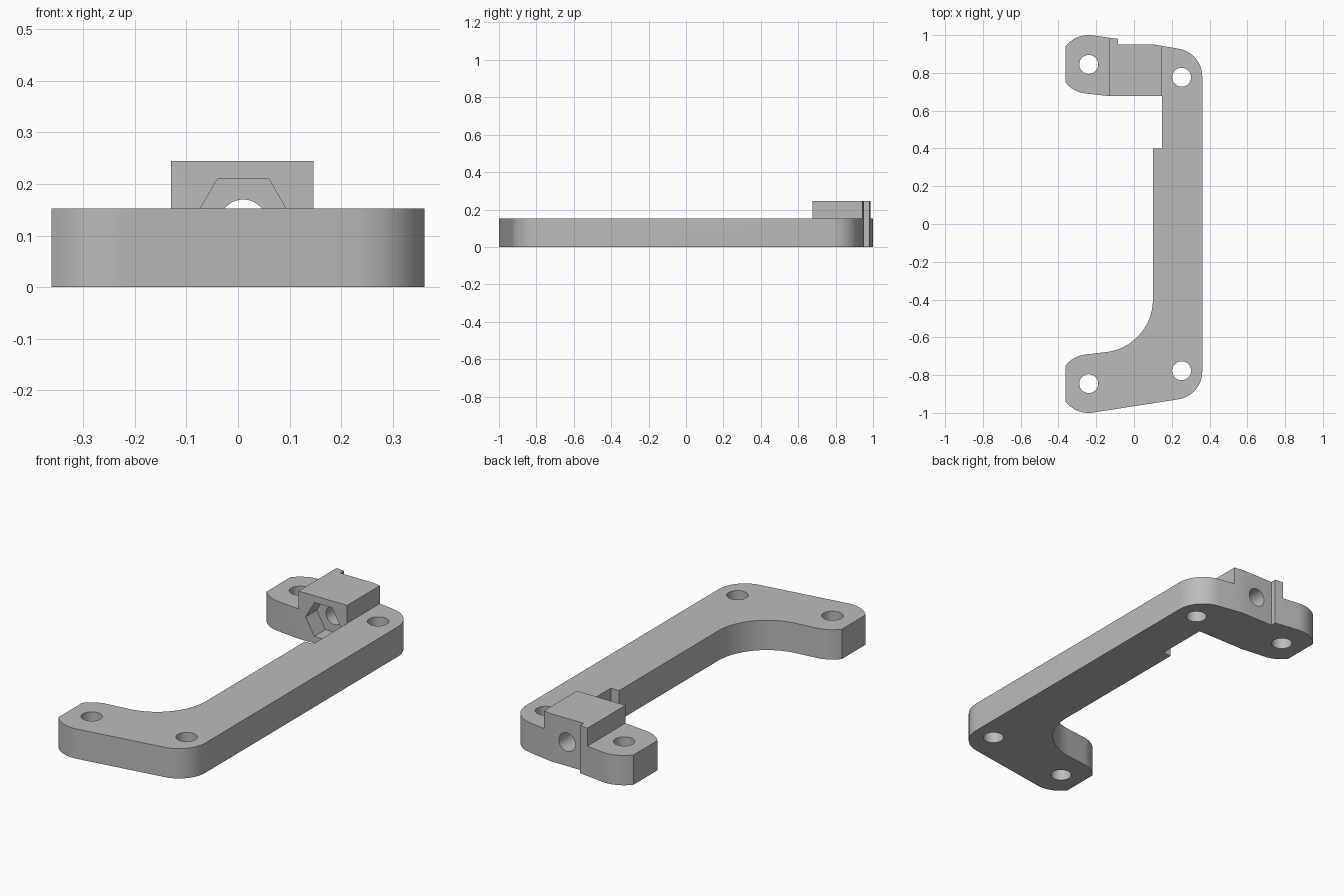
import bpy, bmesh
from math import sin, cos, radians
from mathutils import Matrix, Vector

if "Cube" in bpy.data.objects:
    bpy.data.objects.remove(bpy.data.objects["Cube"], do_unlink=True)

PLATE_TOP, BLOCK_TOP = 0.153, 0.245
ARM_X, ARM_Y, ARM_R = -0.24, 0.845, 0.155
CORNER_X, CORNER_Y, CORNER_R = 0.2115, 0.78, 0.15


def arc(cx, cy, r, start, end, steps=16):
    angles = [radians(start + (end - start) * i / steps) for i in range(steps + 1)]
    return [(cx + r * cos(a), cy + r * sin(a)) for a in angles]


def add_object(name, bm):
    bmesh.ops.recalc_face_normals(bm, faces=bm.faces)
    mesh = bpy.data.meshes.new(name)
    bm.to_mesh(mesh)
    bm.free()
    obj = bpy.data.objects.new(name, mesh)
    bpy.context.collection.objects.link(obj)
    return obj


def prism(name, outline, height):
    bm = bmesh.new()
    face = bm.faces.new([bm.verts.new((x, y, 0)) for x, y in outline])
    ext = bmesh.ops.extrude_face_region(bm, geom=[face])
    top = [v for v in ext["geom"] if isinstance(v, bmesh.types.BMVert)]
    bmesh.ops.translate(bm, verts=top, vec=(0, 0, height))
    return add_object(name, bm)


def box(name, low, high):
    low, high = Vector(low), Vector(high)
    bm = bmesh.new()
    bmesh.ops.create_cube(bm, size=1, matrix=Matrix.Translation((low + high) / 2)
                          @ Matrix.Diagonal((*(high - low), 1)))
    return add_object(name, bm)


def cylinder(name, center, radius, depth, sides=40, along_y=False):
    turn = Matrix.Rotation(radians(90), 4, "X") if along_y else Matrix()
    bm = bmesh.new()
    bmesh.ops.create_cone(bm, cap_ends=True, segments=sides, radius1=radius, radius2=radius,
                          depth=depth, matrix=Matrix.Translation(center) @ turn)
    return add_object(name, bm)


def cut(target, cutter):
    cutter.hide_render = True
    mod = target.modifiers.new("cut", "BOOLEAN")
    mod.operation, mod.solver, mod.object = "DIFFERENCE", "EXACT", cutter
    bpy.context.view_layer.objects.active = target
    bpy.ops.object.modifier_apply(modifier=mod.name)
    bpy.data.objects.remove(cutter, do_unlink=True)


# Bracket outline: front arm, straight rail, back arm with clamp step, rail notch, fillet
outline = (
    arc(ARM_X, -ARM_Y, ARM_R, 98, 141.6)
    + arc(ARM_X, -ARM_Y, ARM_R, 218.4, 278)
    + arc(CORNER_X, -CORNER_Y, CORNER_R, 278, 360)
    + arc(CORNER_X, CORNER_Y, CORNER_R, 0, 82)
    + [(0.1, 0.951), (-0.085, 0.951), (-0.085, 0.98)]
    + arc(ARM_X, ARM_Y, ARM_R, 82, 141.6)
    + arc(ARM_X, ARM_Y, ARM_R, 218.4, 262)
    + [(-0.13, 0.677), (0.147, 0.677), (0.147, 0.4), (0.1, 0.4)]
    + arc(-0.18, -0.4, 0.28, 0, -82, 28)
)
bracket = prism("bracket", outline, BLOCK_TOP)

# Lower everything except the raised clamp block
cut(bracket, box("front_cutter", (-1, -2, PLATE_TOP), (1, 0.6, 1)))
cut(bracket, box("rail_cutter", (0.146, -2, PLATE_TOP), (1, 2, 1)))
cut(bracket, box("arm_cutter", (-1, -2, PLATE_TOP), (-0.13, 2, 1)))

# Mounting holes
for side in (-1, 1):
    for x, y in ((ARM_X, ARM_Y), (0.252, 0.777)):
        cut(bracket, cylinder("mounting_hole", (x, side * y, 0.1), 0.05, 1))

# Bolt hole through the block and hexagonal nut pocket in its front face
cut(bracket, cylinder("bolt_hole", (0.01, 0.83, 0.123), 0.047, 0.6, along_y=True))
nut = cylinder("nut_pocket", (0, 0, 0), 0.1, 0.18, 6)
corner = max(v.co.x for v in nut.data.vertices)
spin = 0 if corner > 0.099 else 30
nut.data.transform(Matrix.Translation((0.01, 0.677, 0.123))
                   @ Matrix.Rotation(radians(90), 4, "X")
                   @ Matrix.Rotation(radians(spin), 4, "Z"))
cut(bracket, nut)

# Grey finish with crisp edges
grey = bpy.data.materials.new("plain_grey")
grey.use_nodes = True
color = (0.5, 0.5, 0.5, 1)
grey.diffuse_color = color
grey.node_tree.nodes["Principled BSDF"].inputs["Base Color"].default_value = color
bracket.data.materials.clear()
bracket.data.materials.append(grey)
for poly in bracket.data.polygons:
    poly.material_index = 0
bpy.context.view_layer.objects.active = bracket
bracket.select_set(True)
bpy.ops.object.shade_smooth_by_angle(angle=radians(30))
